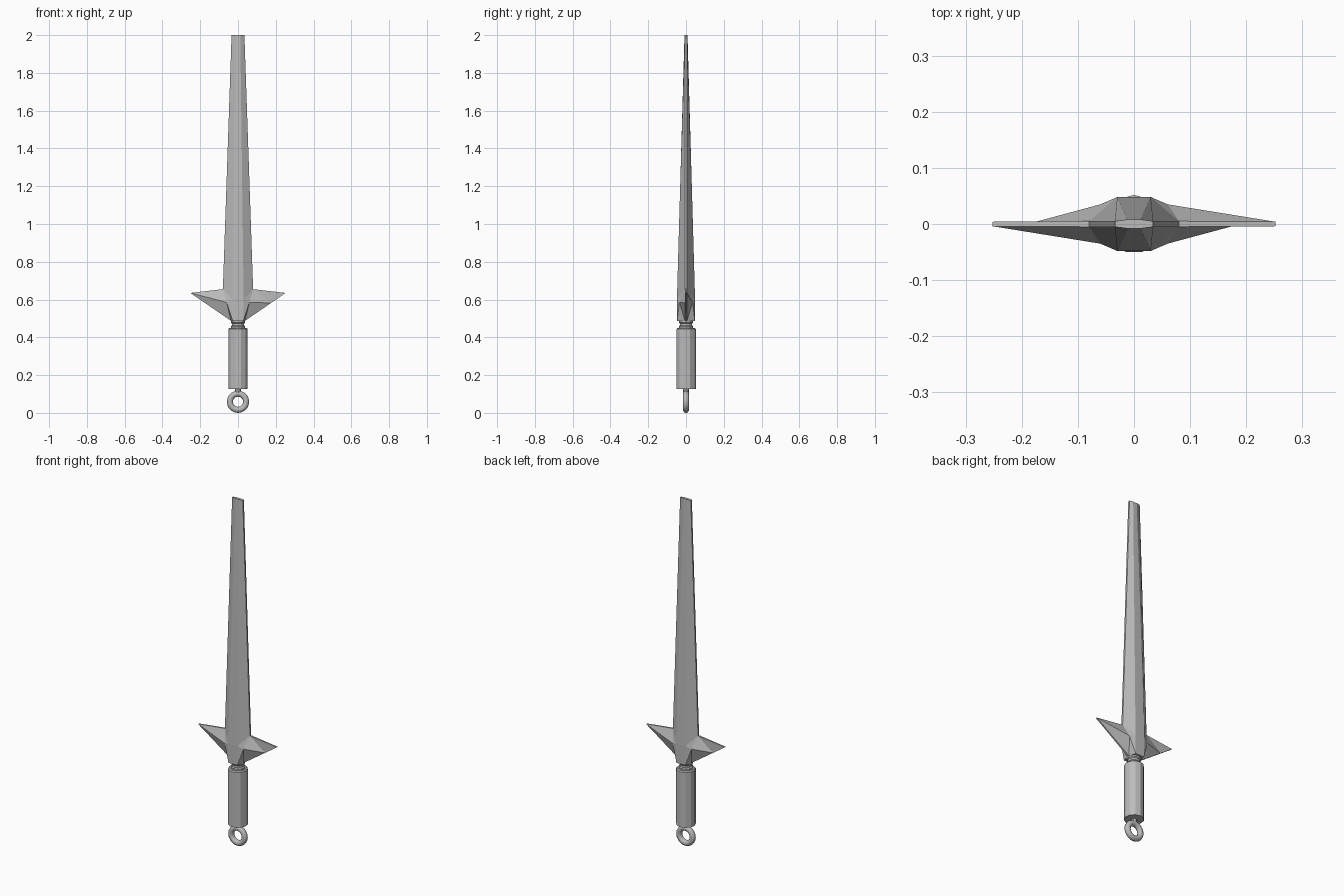
import bpy, bmesh, math

cube = bpy.data.objects.get("Cube")
if cube:
    bpy.data.objects.remove(cube)

steel = bpy.data.materials.new("grey_steel")
steel.use_nodes = True
steel.diffuse_color = (0.5, 0.5, 0.5, 1)
steel.node_tree.nodes["Principled BSDF"].inputs["Base Color"].default_value = (0.5, 0.5, 0.5, 1)


def finish(bm, name, smooth=False):
    bmesh.ops.remove_doubles(bm, verts=bm.verts, dist=1e-5)
    bmesh.ops.recalc_face_normals(bm, faces=bm.faces)
    mesh = bpy.data.meshes.new(name)
    bm.to_mesh(mesh)
    bm.free()
    mesh.materials.append(steel)
    for p in mesh.polygons:
        p.use_smooth = smooth
    obj = bpy.data.objects.new(name, mesh)
    bpy.context.collection.objects.link(obj)
    return obj


def lathe(name, profile, sides):
    """Faceted turned part from (radius, height) pairs, with closed ends."""
    bm = bmesh.new()
    rings = []
    for r, z in profile:
        angles = [math.pi / 2 + math.tau * i / sides for i in range(sides)]
        rings.append([bm.verts.new((r * math.cos(a), r * math.sin(a), z)) for a in angles])
    for low, high in zip(rings, rings[1:]):
        for i in range(sides):
            j = (i + 1) % sides
            bm.faces.new((low[i], low[j], high[j], high[i]))
    bm.faces.new(rings[0])
    bm.faces.new(rings[-1])
    return finish(bm, name)


# Blade growing out of a pointed guard, described by one quadrant of points
points = {
    "edge_tip": (0.034, 0.005, 2.0),
    "ridge_tip": (0.012, 0.008, 2.0),
    "edge_root": (0.08, 0.005, 0.655),
    "ridge_root": (0.03, 0.048, 0.6),
    "shoulder": (0.06, 0.035, 0.585),
    "wing_tip": (0.252, 0.004, 0.635),
    "wing_low": (0.175, 0.004, 0.582),
    "base_edge": (0.037, 0.005, 0.487),
    "base_ridge": (0.028, 0.047, 0.487),
}
bm = bmesh.new()
corner = {}
for sx in (1, -1):
    for sy in (1, -1):
        for key, (x, y, z) in points.items():
            corner[key, sx, sy] = bm.verts.new((sx * x, sy * y, z))

for sx in (1, -1):
    for sy in (1, -1):
        faces = [
            ("edge_tip", "edge_root", "ridge_root", "ridge_tip"),
            ("edge_root", "shoulder", "ridge_root"),
            ("shoulder", "base_ridge", "ridge_root"),
            ("shoulder", "wing_low", "base_edge"),
            ("shoulder", "base_edge", "base_ridge"),
        ]
        # The wing's fold runs the other way on alternate quadrants
        if sx == sy:
            faces += [("edge_root", "wing_tip", "shoulder"), ("wing_tip", "wing_low", "shoulder")]
        else:
            faces += [("edge_root", "wing_tip", "wing_low"), ("edge_root", "wing_low", "shoulder")]
        for keys in faces:
            bm.faces.new([corner[k, sx, sy] for k in keys])

# Narrow rims joining front to back, and flat middle strips joining left to right
rim = ("edge_tip", "edge_root", "wing_tip", "wing_low", "base_edge")
strip = ("ridge_tip", "ridge_root", "base_ridge")
for s in (1, -1):
    for a, b in zip(rim, rim[1:]):
        bm.faces.new((corner[a, s, 1], corner[b, s, 1], corner[b, s, -1], corner[a, s, -1]))
    for a, b in zip(strip, strip[1:]):
        bm.faces.new((corner[a, 1, s], corner[b, 1, s], corner[b, -1, s], corner[a, -1, s]))

# End caps
for edge, ridge in (("edge_tip", "ridge_tip"), ("base_edge", "base_ridge")):
    bm.faces.new([corner[k] for k in (
        (edge, 1, -1), (edge, 1, 1), (ridge, 1, 1), (ridge, -1, 1),
        (edge, -1, 1), (edge, -1, -1), (ridge, -1, -1), (ridge, 1, -1))])
finish(bm, "blade_with_guard")

# Handle
lathe("collar", [(0.038, 0.445), (0.038, 0.458), (0.033, 0.463),
                 (0.033, 0.474), (0.038, 0.479), (0.038, 0.49)], 12)
lathe("grip", [(0.052, 0.126), (0.052, 0.444), (0.047, 0.45)], 11)
lathe("ring_stem", [(0.015, 0.1), (0.015, 0.13)], 8)

# Pommel ring standing upright, facing the front
bm = bmesh.new()
major, minor, around, tube = 0.043, 0.016, 20, 10
centre = major + minor
loops = []
for i in range(around):
    a = math.tau * (i + 0.0) / around
    loop = []
    for j in range(tube):
        b = math.tau * j / tube
        r = major + minor * math.cos(b)
        loop.append(bm.verts.new((r * math.cos(a), minor * math.sin(b), centre + r * math.sin(a))))
    loops.append(loop)
for i in range(around):
    one, two = loops[i], loops[(i + 1) % around]
    for j in range(tube):
        k = (j + 1) % tube
        bm.faces.new((one[j], one[k], two[k], two[j]))
finish(bm, "pommel_ring", smooth=True)
